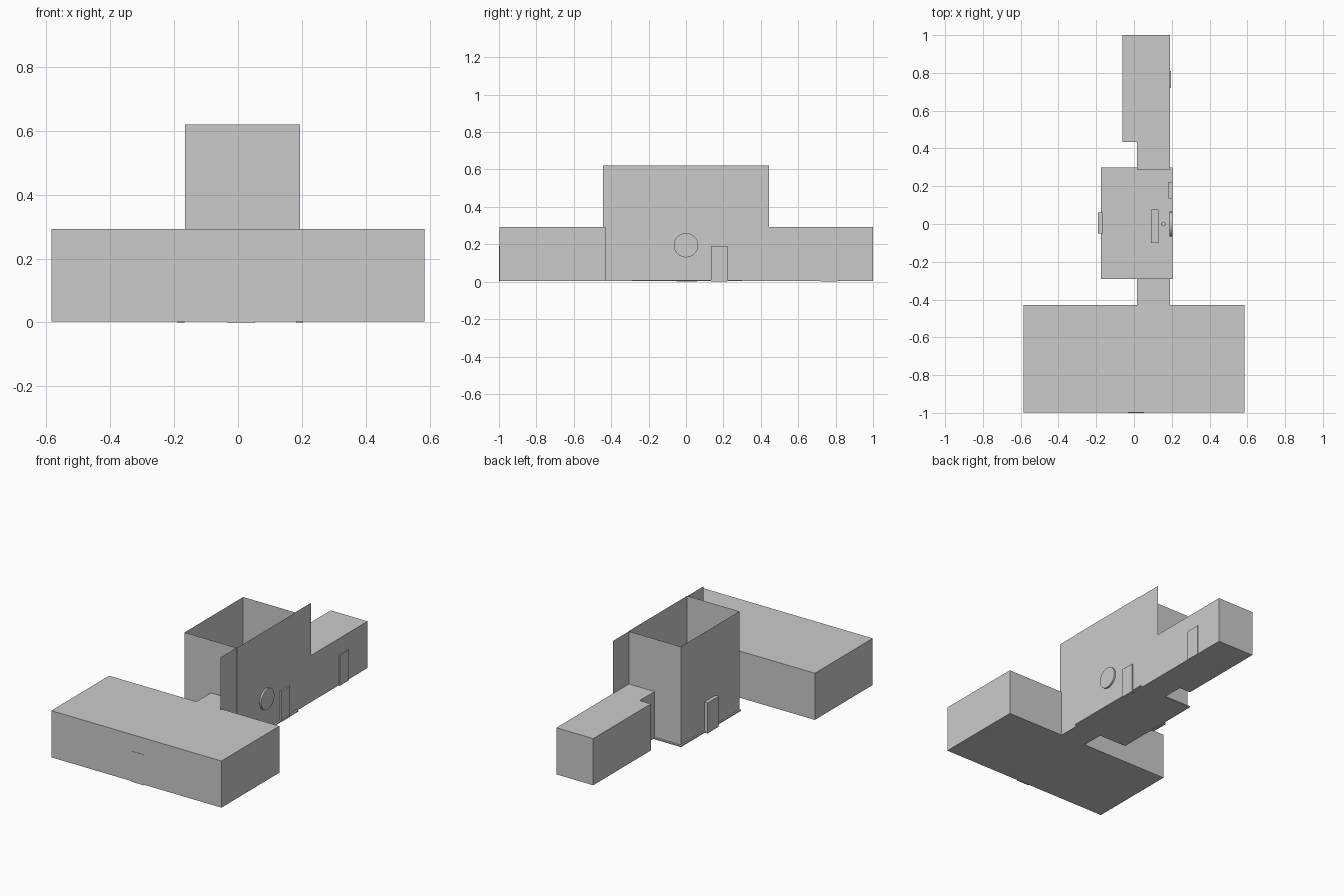
import bpy
from math import radians

if "Cube" in bpy.data.objects:
    bpy.data.objects.remove(bpy.data.objects["Cube"])


def mesh_object(name, verts, faces):
    me = bpy.data.meshes.new(name)
    me.from_pydata(verts, [], faces)
    me.update()
    ob = bpy.data.objects.new(name, me)
    bpy.context.collection.objects.link(ob)
    return ob


def box(name, x0, x1, y0, y1, z0, z1):
    return prism(name, [(x0, y0), (x1, y0), (x1, y1), (x0, y1)], z0, z1)


def prism(name, pts, z0, z1, open_side=None):
    """Extrude a counter-clockwise plan upward; optionally leave one side open."""
    n = len(pts)
    verts = [(x, y, z0) for x, y in pts] + [(x, y, z1) for x, y in pts]
    faces = [tuple(reversed(range(n))), tuple(range(n, 2 * n))]
    faces += [(i, (i + 1) % n, n + (i + 1) % n, n + i)
              for i in range(n) if i != open_side]
    return mesh_object(name, verts, faces)


def panel(name, a, b, z0, z1):
    """Thin upright sheet between two plan points."""
    return mesh_object(name, [(*a, z0), (*b, z0), (*b, z1), (*a, z1)], [(0, 1, 2, 3)])


BASE, LOW, HIGH, DOOR = 0.003, 0.293, 0.62, 0.19
LEFT, RIGHT, HALF = -0.166, 0.194, 0.288

# Low wings, each with a narrow passage joining the hall (open at the hall)
prism("front_wing", [(-0.585, -0.998), (0.585, -0.998), (0.585, -0.43), (0.191, -0.43),
                     (0.191, -HALF), (0.015, -HALF), (0.015, -0.43), (-0.585, -0.43)],
      BASE, LOW, open_side=4)
prism("back_wing", [(0.015, HALF), (0.191, HALF), (0.191, 1.0), (-0.062, 1.0),
                    (-0.062, 0.434), (0.015, 0.434)], BASE, LOW, open_side=0)

# Tall hall: floor slab and four sheet walls, open at the top
box("hall_floor", -0.175, 0.205, -0.29, 0.30, BASE, 0.01)
corners = [(LEFT, -HALF), (RIGHT, -HALF), (RIGHT, HALF), (LEFT, HALF)]
for i, side in enumerate(("front", "right", "back", "left")):
    panel(f"hall_{side}_wall", corners[i], corners[(i + 1) % 4], BASE, HIGH)

# Wall fins rising above the passages
panel("front_fin", (0.191, -0.445), (0.191, -HALF), LOW, HIGH)
panel("back_fin", (0.191, HALF), (0.191, 0.445), LOW, HIGH)

# Doors
box("hall_right_door", 0.182, 0.203, 0.135, 0.222, 0, DOOR)
box("hall_left_door", -0.19, -0.168, -0.05, 0.06, 0, DOOR)
box("front_wing_door", -0.033, 0.053, -1.0, -0.994, 0, DOOR)
box("back_wing_door", 0.187, 0.196, 0.72, 0.81, 0, DOOR)

# Round window
bpy.ops.mesh.primitive_cylinder_add(vertices=48, radius=0.065, depth=0.018,
                                    location=(0.196, 0, 0.195),
                                    rotation=(0, radians(90), 0))
bpy.context.object.name = "round_window"
bpy.ops.object.shade_smooth_by_angle()

# Furniture inside the hall
box("bench", 0.09, 0.13, -0.10, 0.077, 0.01, 0.07)
bpy.ops.mesh.primitive_cylinder_add(vertices=24, radius=0.012, depth=0.05,
                                    location=(0.155, 0, 0.035))
bpy.context.object.name = "stool"
bpy.ops.object.shade_smooth_by_angle()
